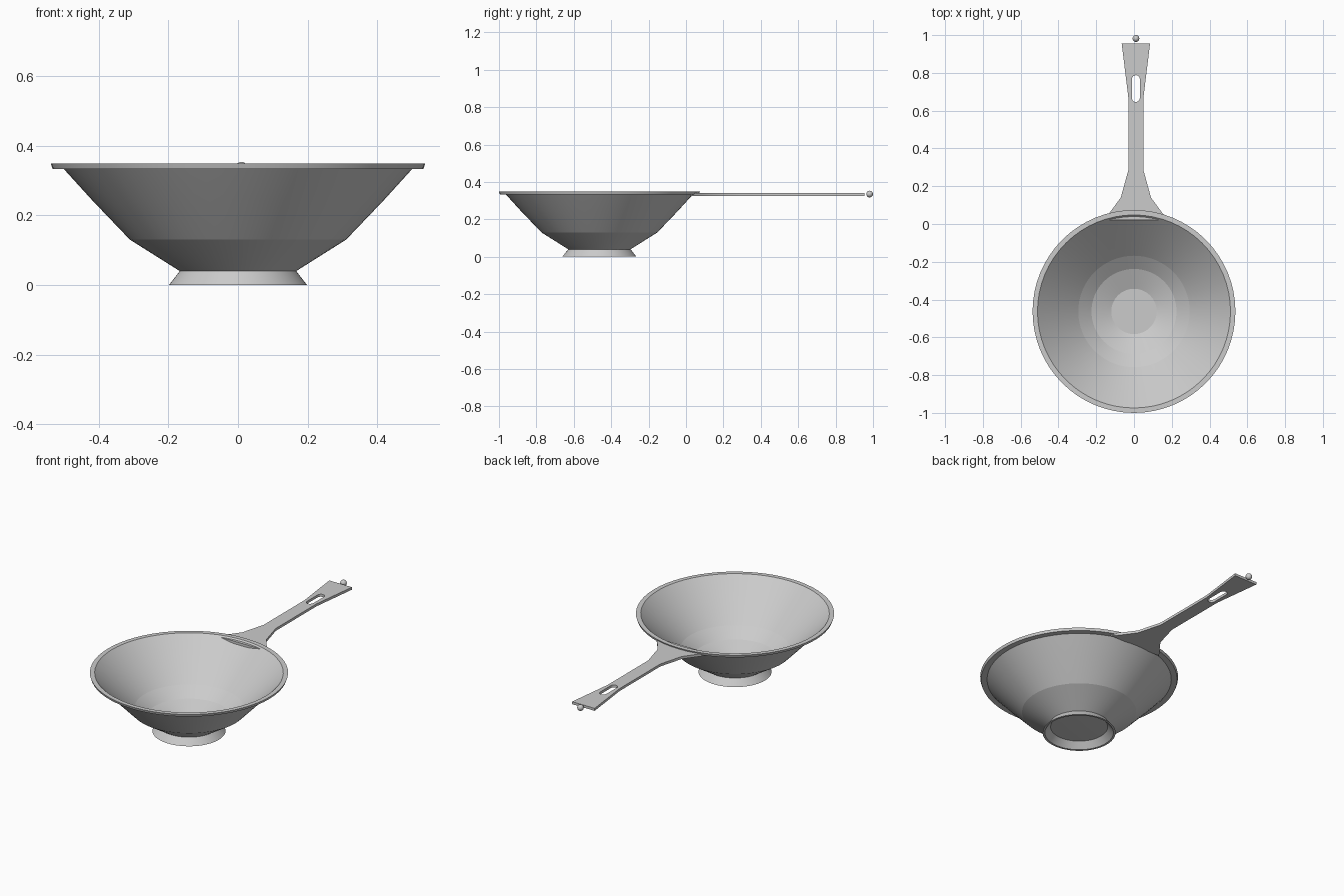
import bpy
import bmesh
import math
from mathutils import Vector

cube = bpy.data.objects.get("Cube")
if cube:
    bpy.data.objects.remove(cube, do_unlink=True)

# One plain metal colour for every part
GREY = (0.6, 0.6, 0.6, 1.0)
metal = bpy.data.materials.new("light_grey_metal")
metal.diffuse_color = GREY
metal.use_nodes = True
metal.node_tree.nodes["Principled BSDF"].inputs["Base Color"].default_value = GREY

BOWL_Y = -0.463     # bowl axis
HANDLE_X = 0.01     # handle centre line
HANDLE_Z = 0.3325   # middle of the handle plate


def select_only(obj):
    bpy.ops.object.select_all(action="DESELECT")
    obj.select_set(True)
    bpy.context.view_layer.objects.active = obj


def smooth(obj, degrees):
    select_only(obj)
    bpy.ops.object.shade_smooth_by_angle(angle=math.radians(degrees))


def lathe(name, profile, steps=64):
    """Revolve a closed (radius, z) profile around the bowl axis."""
    bm = bmesh.new()
    verts = [bm.verts.new((r, 0, z)) for r, z in profile]
    edges = [bm.edges.new(pair) for pair in zip(verts, verts[1:])]
    if profile[0][0] > 0:
        edges.append(bm.edges.new((verts[-1], verts[0])))
    bmesh.ops.spin(bm, geom=verts + edges, cent=(0, 0, 0), axis=(0, 0, 1),
                   angle=math.tau, steps=steps)
    bmesh.ops.remove_doubles(bm, verts=bm.verts, dist=0.0005)
    bmesh.ops.recalc_face_normals(bm, faces=bm.faces)
    mesh = bpy.data.meshes.new(name)
    bm.to_mesh(mesh)
    bm.free()
    mesh.materials.append(metal)
    obj = bpy.data.objects.new(name, mesh)
    obj.location.y = BOWL_Y
    bpy.context.collection.objects.link(obj)
    smooth(obj, 7)
    return obj


# Bowl with its flat rim: outside from the base up, then inside down to the floor
lathe("bowl", [
    (0, 0.032), (0.167, 0.04), (0.31, 0.13), (0.42, 0.245), (0.5, 0.333),
    (0.532, 0.333), (0.537, 0.348), (0.511, 0.348),
    (0.41, 0.25), (0.295, 0.14), (0.225, 0.088), (0.12, 0.046), (0, 0.046),
])

# Flared hollow foot ring
lathe("foot_ring", [(0.167, 0.04), (0.198, 0), (0.186, 0), (0.155, 0.036)])

# Handle plate: mirrored outline with a rounded hanging slot
half = [(0.17, 0.022), (0.135, 0.065), (0.08, 0.14), (0.04, 0.285),
        (0.04, 0.67), (0.075, 0.955)]
outline = half + [(-x, y) for x, y in reversed(half)]

slot = []
for end_y, start in ((0.767, 0), (0.667, math.pi)):
    for i in range(9):
        a = start + math.pi * i / 8
        slot.append((0.021 * math.cos(a), end_y + 0.021 * math.sin(a)))

curve = bpy.data.curves.new("handle", "CURVE")
curve.dimensions = "2D"
curve.fill_mode = "BOTH"
curve.extrude = 0.0075
for loop in (outline, slot):
    spline = curve.splines.new("POLY")
    spline.points.add(len(loop) - 1)
    for point, (x, y) in zip(spline.points, loop):
        point.co = (x, y, 0, 1)
    spline.use_cyclic_u = True
curve.materials.append(metal)
handle = bpy.data.objects.new("handle", curve)
handle.location = Vector((HANDLE_X, 0, HANDLE_Z))
bpy.context.collection.objects.link(handle)
select_only(handle)
bpy.ops.object.convert(target="MESH")
smooth(bpy.context.object, 25)

# Small ball just past the handle tip
bpy.ops.mesh.primitive_uv_sphere_add(segments=24, ring_count=12, radius=0.018,
                                     location=(HANDLE_X, 0.982, 0.335))
ball = bpy.context.object
ball.name = "end_ball"
ball.data.materials.append(metal)
smooth(ball, 40)
